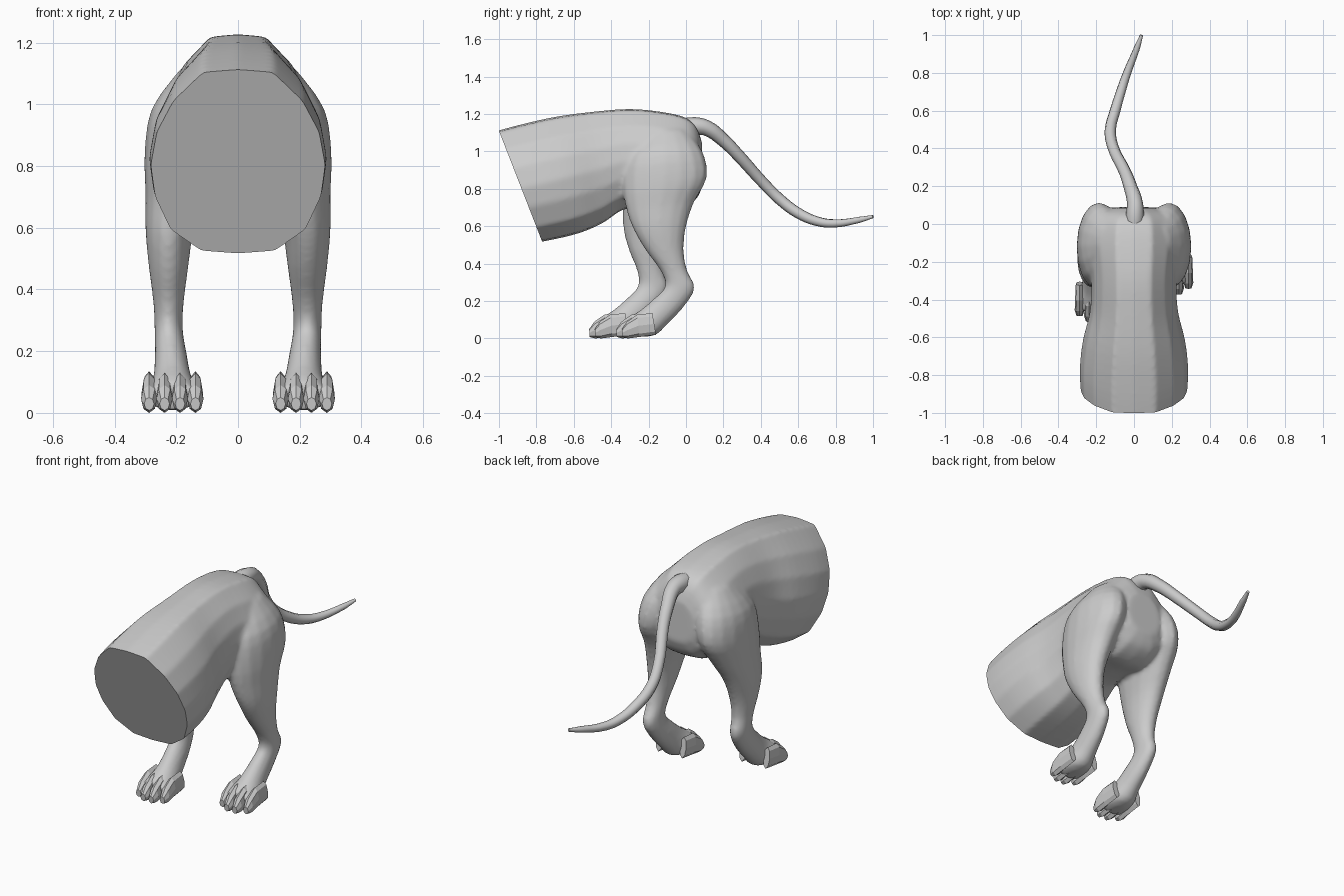
import bpy, bmesh, math
from mathutils import Vector

if "Cube" in bpy.data.objects:
    bpy.data.objects.remove(bpy.data.objects["Cube"])

grey = bpy.data.materials.new("warm_grey")
grey.diffuse_color = (0.6, 0.6, 0.6, 1)
grey.use_nodes = True
grey.node_tree.nodes["Principled BSDF"].inputs["Base Color"].default_value = grey.diffuse_color

# half outlines: (width fraction, height fraction), bottom to top
TRUNK = [(0, 0), (.42, .015), (.77, .13), (.95, .31), (1, .48), (.93, .66), (.74, .83), (.4, .985), (0, 1)]


def ring_profile(half):
    return half + [(-u, t) for u, t in half[-2:0:-1]]


def round_profile(n):
    return [(math.sin(2 * math.pi * i / n), .5 - .5 * math.cos(2 * math.pi * i / n)) for i in range(n)]


def refine(rows, steps):
    """Smooth in-between sections through the given ones."""
    out = []
    for i in range(len(rows) - 1):
        p0, p1, p2, p3 = rows[max(i - 1, 0)], rows[i], rows[i + 1], rows[min(i + 2, len(rows) - 1)]
        for k in range(steps):
            s = k / steps
            out.append([.5 * (2 * b + (c - a) * s + (2 * a - 5 * b + 4 * c - d) * s * s
                              + (3 * b - a - 3 * c + d) * s ** 3) for a, b, c, d in zip(p0, p1, p2, p3)])
    return out + [rows[-1]]


def loft(bm, rows, profile, steps=1):
    """Each row: y,z of upper/front point, y,z of lower/rear point, centre x, half width."""
    rings = []
    for ya, za, yb, zb, cx, hw in refine(rows, steps):
        rings.append([bm.verts.new((cx + u * hw, yb + (ya - yb) * t, zb + (za - zb) * t)) for u, t in profile])
    n = len(profile)
    faces = [bm.faces.new(rings[0]), bm.faces.new(rings[-1])]
    for r, q in zip(rings, rings[1:]):
        for i in range(n):
            faces.append(bm.faces.new((r[i], r[(i + 1) % n], q[(i + 1) % n], q[i])))
    bmesh.ops.recalc_face_normals(bm, faces=faces)


def make(name, bm):
    me = bpy.data.meshes.new(name)
    bm.to_mesh(me)
    bm.free()
    ob = bpy.data.objects.new(name, me)
    bpy.context.collection.objects.link(ob)
    me.materials.append(grey)
    return ob


def bake(ob):
    """Replace an object by its evaluated mesh."""
    name = ob.name
    dg = bpy.context.evaluated_depsgraph_get()
    me = bpy.data.meshes.new_from_object(ob.evaluated_get(dg))
    bpy.data.objects.remove(ob)
    new = bpy.data.objects.new(name, me)
    bpy.context.collection.objects.link(new)
    me.materials.clear()
    me.materials.append(grey)
    return new


def smooth(ob, angle):
    bpy.ops.object.select_all(action='DESELECT')
    ob.select_set(True)
    bpy.context.view_layer.objects.active = ob
    bpy.ops.object.shade_smooth_by_angle(angle=math.radians(angle))


def stride(z, side):
    """The left leg is swung forward below the hip."""
    return -0.145 * min(max((.75 - z) / .45, 0), 1) if side < 0 else 0


# trunk
bm = bmesh.new()
loft(bm, [
    (-1.08, 1.09, -.86, .50, 0, .275),
    (-.9, 1.14, -.68, .535, 0, .288),
    (-.7, 1.185, -.55, .57, 0, .272),
    (-.5, 1.212, -.44, .62, 0, .235),
    (-.3, 1.227, -.33, .69, 0, .225),
    (-.12, 1.21, -.18, .70, 0, .24),
    (0, 1.18, -.05, .69, 0, .23),
    (.055, 1.13, .05, .74, 0, .19),
    (.085, 1.05, .09, .82, 0, .11)], ring_profile(TRUNK), 4)

# legs with hock and sole, one per side
LEG = [
    (-.22, 1.10, 0, 1.12, .12, .07),
    (-.32, .97, .09, 1.0, .165, .115),
    (-.34, .82, .112, .86, .19, .113),
    (-.32, .69, .045, .73, .205, .095),
    (-.28, .58, .002, .6, .222, .078),
    (-.215, .47, -.012, .47, .225, .064),
    (-.135, .36, .008, .36, .225, .05),
    (-.112, .28, .048, .27, .225, .046),
    (-.17, .215, -.01, .17, .218, .052),
    (-.24, .155, -.10, .075, .213, .062),
    (-.285, .125, -.17, .015, .212, .08),
    (-.32, .095, -.30, .008, .212, .085)]
for side in (1, -1):
    loft(bm, [(ya + stride(za, side), za, yb + stride(zb, side), zb, cx * side, hw)
              for ya, za, yb, zb, cx, hw in LEG], round_profile(16), 3)

# fuse trunk and legs into one skin
body = make("hindquarters", bm)
m = body.modifiers.new("fuse", 'REMESH')
m.mode = 'VOXEL'
m.voxel_size = .012
m = body.modifiers.new("relax", 'SMOOTH')
m.factor = .5
m.iterations = 6
body = bake(body)

# flat slanted cut at the front
bm = bmesh.new()
bm.from_mesh(body.data)
bmesh.ops.bisect_plane(bm, geom=bm.verts[:] + bm.edges[:] + bm.faces[:], plane_co=(0, -1, 1.11),
                       plane_no=Vector((0, -.59, -.23)).normalized(), clear_outer=True)
bmesh.ops.edgeloop_fill(bm, edges=[e for e in bm.edges if e.is_boundary])
bmesh.ops.recalc_face_normals(bm, faces=bm.faces[:])
bm.to_mesh(body.data)
bm.free()
smooth(body, 40)

# four faceted toes per foot
for side, label in ((1, "right"), (-1, "left")):
    bm = bmesh.new()
    dy = stride(0, side)
    for i in (-1.5, -.5, .5, 1.5):
        back = .03 if abs(i) > 1 else 0
        cx = side * .213 + i * .05
        loft(bm, [(ya + dy + back, za, yb + dy + back, zb, cx, hw) for ya, za, yb, zb, hw in (
            (-.21, .135, -.19, .02, .02),
            (-.29, .128, -.28, .008, .024),
            (-.345, .09, -.34, 0, .026),
            (-.373, .05, -.37, .008, .016))], round_profile(8))
    make(label + "_toes", bm)

# tail
TAIL = [(0, -.03, 1.125, .05), (.005, .05, 1.135, .048), (.005, .11, 1.125, .042), (-.02, .2, 1.06, .036),
        (-.045, .27, .99, .033), (-.112, .41, .835, .03), (-.125, .5, .745, .03), (-.1, .6, .67, .029),
        (-.07, .7, .627, .026), (-.04, .79, .615, .023), (.015, .93, .635, .017), (.04, 1.0, .652, .009)]
cu = bpy.data.curves.new("tail", 'CURVE')
cu.dimensions = '3D'
cu.bevel_depth = 1
cu.bevel_resolution = 2
cu.resolution_u = 4
cu.use_fill_caps = True
sp = cu.splines.new('BEZIER')
sp.bezier_points.add(len(TAIL) - 1)
for p, (x, y, z, r) in zip(sp.bezier_points, TAIL):
    p.co = (x, y, z)
    p.radius = r
    p.handle_left_type = p.handle_right_type = 'AUTO'
tail = bpy.data.objects.new("tail", cu)
bpy.context.collection.objects.link(tail)
smooth(bake(tail), 50)
